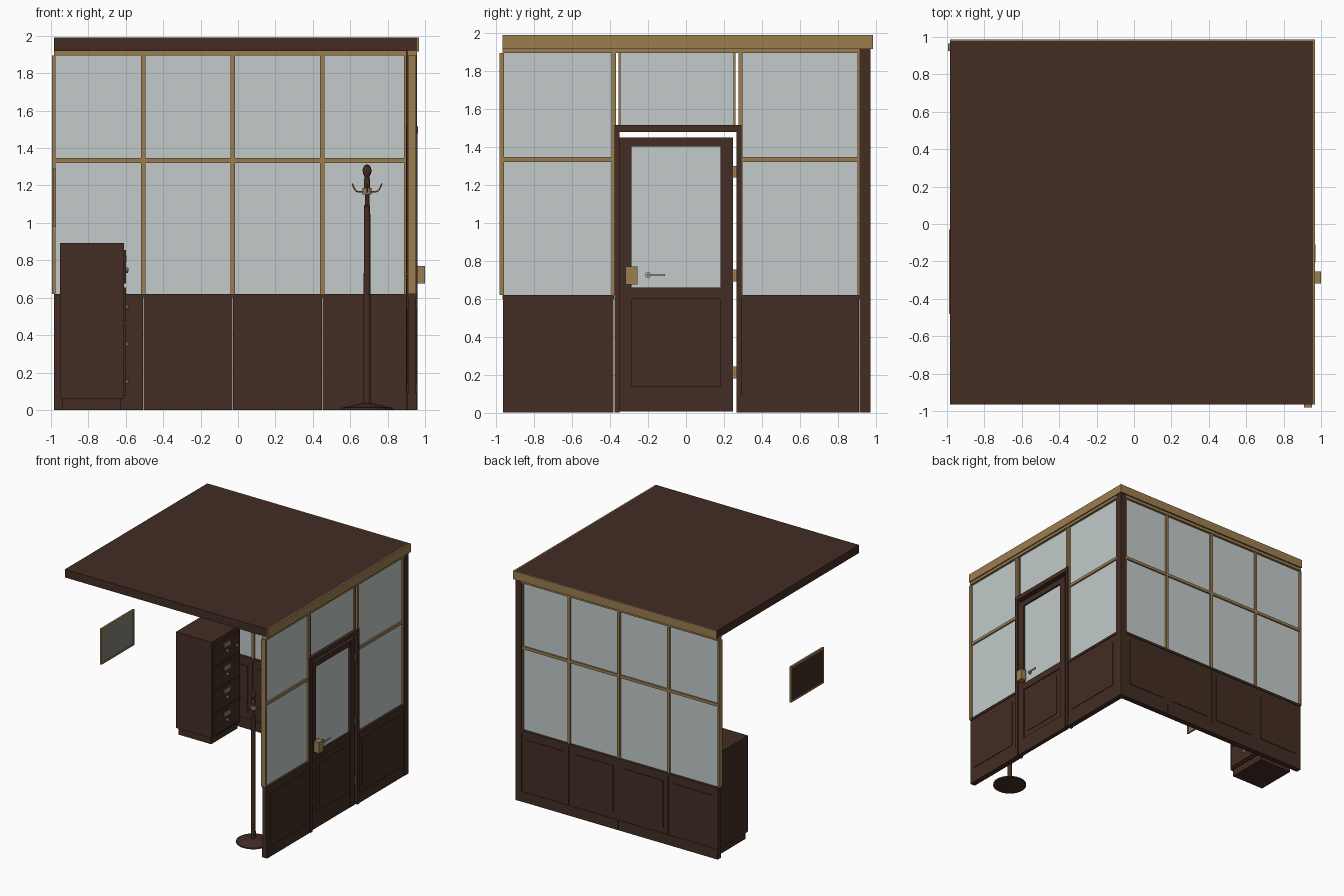
import bpy, bmesh, math
from mathutils import Matrix, Vector

if "Cube" in bpy.data.objects:
    bpy.data.objects.remove(bpy.data.objects["Cube"])


def material(name, r, g, b):
    m = bpy.data.materials.new(name)
    m.use_nodes = True
    m.diffuse_color = (r, g, b, 1)
    m.node_tree.nodes["Principled BSDF"].inputs["Base Color"].default_value = (r, g, b, 1)
    return m


WOOD = material("dark_wood", .056, .026, .017)
BRASS = material("brass_trim", .33, .205, .08)
GLASS = material("pale_glass", .54, .60, .59)
PAPER = material("grey_picture", .21, .21, .19)
STEEL = material("steel", .45, .45, .43)


def add(name, bm, mat):
    mesh = bpy.data.meshes.new(name)
    bmesh.ops.recalc_face_normals(bm, faces=bm.faces)
    bm.to_mesh(mesh)
    bm.free()
    mesh.materials.append(mat)
    ob = bpy.data.objects.new(name, mesh)
    bpy.context.scene.collection.objects.link(ob)
    return ob


def box(name, xs, ys, zs, mat):
    bm = bmesh.new()
    size = [r[1] - r[0] for r in (xs, ys, zs)]
    mid = [sum(r) / 2 for r in (xs, ys, zs)]
    bmesh.ops.create_cube(bm, size=1, matrix=Matrix.Translation(mid) @ Matrix.Diagonal((*size, 1)))
    return add(name, bm, mat)


def smooth(ob):
    bpy.ops.object.select_all(action='DESELECT')
    ob.select_set(True)
    bpy.context.view_layer.objects.active = ob
    bpy.ops.object.shade_smooth_by_angle(angle=math.radians(40))


def lathe(name, profile, origin, mat, axis='Z', steps=24):
    bm = bmesh.new()
    vs = [bm.verts.new((r, 0, h)) for r, h in profile]
    es = [bm.edges.new(p) for p in zip(vs, vs[1:])]
    bmesh.ops.spin(bm, geom=vs + es, cent=(0, 0, 0), axis=(0, 0, 1),
                   angle=math.tau, steps=steps)
    bmesh.ops.remove_doubles(bm, verts=bm.verts, dist=.0002)
    if axis == 'X':
        bm.transform(Matrix.Rotation(math.pi / 2, 4, 'Y'))
    bm.transform(Matrix.Translation(origin))
    smooth(add(name, bm, mat))


SIDE_X, BACK_Y = .931, .945


def piece(wall, name, along, zs, half, mat):
    """A box centred on a wall plane, running along that wall."""
    if wall == 'side':
        return box(name, (SIDE_X - half, SIDE_X + half), along, zs, mat)
    return box(name, along, (BACK_Y - half, BACK_Y + half), zs, mat)


DADO, HEAD = .62, 1.895


def dado(wall, a, b):
    """One wainscot bay: core, skirting, cap and raised field."""
    e = .001
    piece(wall, "dado_core", (a + e, b - e), (.02, .60), .020, WOOD)
    piece(wall, "skirting", (a + e, b - e), (0, .088), .024, WOOD)
    piece(wall, "dado_cap", (a, b), (.60, DADO), .026, WOOD)
    piece(wall, "dado_field", (a + .048, b - .048), (.135, .545), .025, WOOD)


def glazing(wall, a, b):
    piece(wall, "window_glass", (a, b), (DADO, HEAD), .004, GLASS)
    piece(wall, "window_crossbar", (a, b), (1.321, 1.346), .017, BRASS)


def post(wall, c, width=.023):
    piece(wall, "window_post", (c - width / 2, c + width / 2), (DADO, HEAD), .021, BRASS)


# Roof with brass fascia on the two walled sides
box("roof", (-.984, .958), (-.966, .978), (1.92, 1.99), WOOD)
box("side_fascia", (.958, .968), (-.966, .986), (1.917, 1.99), BRASS)
box("back_fascia", (-.984, .958), (.978, .986), (1.917, 1.99), BRASS)
piece('side', "side_head_rail", (-.966, .915), (HEAD, 1.92), .025, BRASS)
piece('back', "back_head_rail", (-.984, .90), (HEAD, 1.92), .025, BRASS)
box("corner_post", (.899, .957), (.913, .971), (0, 1.918), WOOD)

# Back wall: four equal bays
bay = .478
for i in range(4):
    a = -.984 + i * bay
    b = min(a + bay, .90)
    dado('back', a, b)
    glazing('back', a, b)
    post('back', a if i else -.986, .023 if i else .018)
post('back', .894, .012)

# Side wall: one bay on each side of the doorway
for a, b in ((-.966, -.38), (.286, .913)):
    dado('side', a, b)
    glazing('side', a, b)
post('side', -.971, .022)
for c in (-.381, .287):
    post('side', c)
post('side', .909, .01)

# Door frame and the light above it
for a, b in ((-.378, -.351), (.266, .292)):
    piece('side', "door_jamb", (a, b), (0, 1.515), .030, WOOD)
piece('side', "door_head", (-.378, .292), (1.478, 1.515), .031, WOOD)
piece('side', "transom_glass", (-.35, .256), (1.515, HEAD), .004, GLASS)
for c in (-.350, .255):
    piece('side', "transom_bead", (c - .005, c + .005), (1.515, HEAD), .012, BRASS)

# Door leaf
for a, b in ((-.351, -.287), (.182, .248)):
    piece('side', "door_stile", (a, b), (.005, 1.45), .019, WOOD)
inner = (-.287, .182)
for zs in ((1.403, 1.45), (.60, .66), (.005, .14)):
    piece('side', "door_rail", inner, zs, .018, WOOD)
piece('side', "door_glass", inner, (.66, 1.403), .004, GLASS)
piece('side', "door_panel", inner, (.14, .60), .010, WOOD)
piece('side', "door_panel_field", (-.237, .133), (.19, .55), .015, WOOD)
for z in (.212, .722, 1.269):
    piece('side', "door_hinge", (.244, .270), (z - .031, z + .031), .016, BRASS)

# Lock box and lever handles
box("lock_box", (.95, 1.0), (-.318, -.255), (.675, .77), BRASS)
for s in (-1, 1):
    x = SIDE_X + s * .023
    lathe("handle_rose", [(0, -.005), (.016, -.005), (.016, .005), (0, .005)],
          (x, -.20, .725), STEEL, 'X')
    lathe("handle_neck", [(0, -.012), (.006, -.012), (.006, .012), (0, .012)],
          (x + s * .004, -.20, .725), STEEL, 'X', 12)
    lever = sorted((x + s * .008, x + s * .016))
    box("handle_lever", lever, (-.205, -.11), (.72, .731), STEEL)

# Filing cabinet with drawers facing the room
CY = (.51, .90)
box("cabinet_plinth", (-.94, -.625), (.525, .885), (0, .06), WOOD)
box("cabinet_body", (-.952, -.61), CY, (.06, .893), WOOD)
for i in range(4):
    z = .165 + i * .2
    mid = sum(CY) / 2
    box("drawer_front", (-.612, -.600), (CY[0] + .018, CY[1] - .018), (z - .09, z + .09), WOOD)
    box("drawer_label", (-.601, -.596), (mid - .04, mid + .04), (z + .025, z + .06), BRASS)
    lathe("drawer_knob", [(0, -.01), (.006, -.01), (.007, .004), (.013, .008), (.011, .015), (0, .017)],
          (-.602, mid, z - .015), STEEL, 'X', 16)
lathe("cabinet_lock", [(0, -.01), (.014, -.01), (.014, .012), (0, .012)],
      (-.60, CY[1] - .06, .745), BRASS, 'X', 16)

# Coat stand
SX, SY = .69, -.775
lathe("coat_stand_base", [(0, 0), (.136, 0), (.136, .012), (.09, .02), (.03, .036), (0, .036)],
      (SX, SY, 0), WOOD, steps=32)
lathe("coat_stand_pole", [(0, .03), (.019, .03), (.017, 1.09), (.012, 1.095), (.012, 1.16),
                          (.017, 1.19), (.017, 1.23), (.012, 1.245), (.022, 1.265),
                          (.024, 1.285), (.016, 1.305), (0, 1.313)], (SX, SY, 0), WOOD)
lathe("coat_stand_collar", [(0, 1.153), (.025, 1.153), (.025, 1.186), (0, 1.186)],
      (SX, SY, 0), BRASS)
hook_path = [(.02, 1.168), (.048, 1.164), (.068, 1.178), (.079, 1.21)]
for k in range(4):
    turn = Matrix.Rotation(k * math.pi / 2, 3, 'Z')
    curve = bpy.data.curves.new("coat_hook", 'CURVE')
    curve.dimensions = '3D'
    curve.bevel_depth = .004
    curve.bevel_resolution = 2
    curve.use_fill_caps = True
    spline = curve.splines.new('NURBS')
    spline.points.add(len(hook_path) - 1)
    spline.use_endpoint_u = True
    spline.order_u = 3
    for p, (r, z) in zip(spline.points, hook_path):
        p.co = (*(turn @ Vector((r, 0, z)) + Vector((SX, SY, 0))), 1)
    curve.materials.append(BRASS)
    hook = bpy.data.objects.new("coat_hook", curve)
    bpy.context.scene.collection.objects.link(hook)

# Hanging picture on the open side, facing the room
PY, PZ, PX = (-.48, -.03), (.98, 1.29), (-.988, -.972)
t = .014
box("picture_backing", (-.987, -.980), (PY[0] + t / 2, PY[1] - t / 2), (PZ[0] + t / 2, PZ[1] - t / 2), WOOD)
box("picture_sheet", (-.980, -.976), (PY[0] + t, PY[1] - t), (PZ[0] + t, PZ[1] - t), PAPER)
for zs in ((PZ[0], PZ[0] + t), (PZ[1] - t, PZ[1])):
    box("picture_frame_rail", PX, PY, zs, BRASS)
for ys in ((PY[0], PY[0] + t), (PY[1] - t, PY[1])):
    box("picture_frame_stile", PX, ys, (PZ[0] + t, PZ[1] - t), BRASS)
